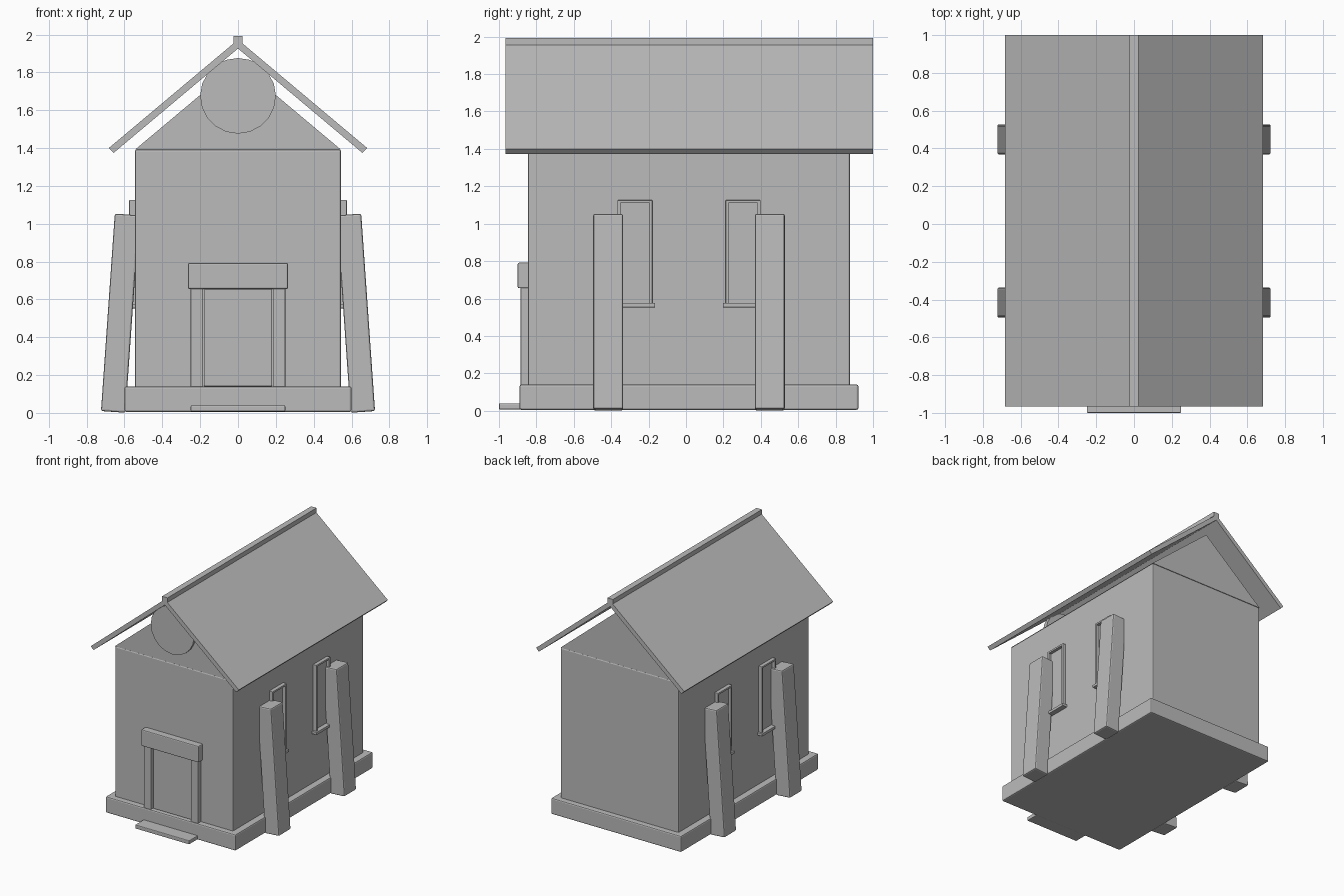
import bpy, bmesh, math
from mathutils import Matrix

if "Cube" in bpy.data.objects:
    bpy.data.objects.remove(bpy.data.objects["Cube"])

CY = 0.016                      # middle of the building along y
stone = bpy.data.materials.new("plain grey")
stone.diffuse_color = (0.5, 0.5, 0.5, 1)
stone.use_nodes = True
stone.node_tree.nodes["Principled BSDF"].inputs["Base Color"].default_value = stone.diffuse_color


def finish(name, bm, bevel):
    bmesh.ops.recalc_face_normals(bm, faces=bm.faces)
    me = bpy.data.meshes.new(name)
    bm.to_mesh(me)
    bm.free()
    me.materials.append(stone)
    ob = bpy.data.objects.new(name, me)
    bpy.context.collection.objects.link(ob)
    if bevel:
        m = ob.modifiers.new("soft edges", 'BEVEL')
        m.width, m.segments = bevel, 2
    return ob


def box(name, x, y, z, bevel=0.008):
    """Box from (min, max) ranges."""
    bm = bmesh.new()
    size = [b - a for a, b in (x, y, z)]
    mid = [(a + b) / 2 for a, b in (x, y, z)]
    bmesh.ops.create_cube(bm, size=1, matrix=Matrix.Translation(mid) @ Matrix.Diagonal((*size, 1)))
    return finish(name, bm, bevel)


def prism(name, profile, y0, y1):
    """Extrude an x-z profile along y."""
    bm = bmesh.new()
    f = bm.faces.new([bm.verts.new((x, y0, z)) for x, z in profile])
    ext = bmesh.ops.extrude_face_region(bm, geom=[f])
    for v in ext["geom"]:
        if isinstance(v, bmesh.types.BMVert):
            v.co.y = y1
    return finish(name, bm, 0)


def side_box(name, s, x, y, z, bevel=0.003):
    return box(name, tuple(sorted((s * x[0], s * x[1]))), y, z, bevel)


# Plinth, walls and gable
box("plinth", (-0.6, 0.6), (-0.89, 0.922), (0.005, 0.14), 0.01)
box("walls", (-0.545, 0.545), (-0.845, 0.877), (0.12, 1.392), 0.01)
prism("gable", [(-0.545, 1.391), (0.545, 1.391), (0, 1.848)], -0.845, 0.877)

# Roof slopes and ridge
for s, side in ((-1, "left"), (1, "right")):
    prism(side + "_roof", [(s * 0.683, 1.4), (s * 0.658, 1.374), (0, 1.926), (0, 1.973)],
          -0.965, 1.0)
box("ridge", (-0.025, 0.025), (-0.965, 1.0), (1.955, 1.992), 0)

# Round window in the front gable
bm = bmesh.new()
bmesh.ops.create_cone(bm, cap_ends=True, segments=20, radius1=0.2, radius2=0.2, depth=0.04,
                      matrix=Matrix.Translation((0, -0.845, 1.676)) @ Matrix.Rotation(math.pi / 2, 4, 'X'))
finish("round_window", bm, 0)

# Doorway and step
box("door", (-0.18, 0.18), (-0.86, -0.83), (0.14, 0.655), 0.005)
for s, side in ((-1, "left"), (1, "right")):
    side_box(side + "_door_post", s, (0.184, 0.25), (-0.885, -0.83), (0.135, 0.66), 0.006)
box("lintel", (-0.265, 0.265), (-0.9, -0.83), (0.655, 0.792), 0.008)
box("step", (-0.25, 0.25), (-1.0, -0.87), (0.007, 0.04), 0.006)

# Leaning buttresses and framed windows on both sides
for s, side in ((-1, "left"), (1, "right")):
    for d, end in ((-1, "front"), (1, "back")):
        tag = side + "_" + end
        b = box(tag + "_buttress", (-0.065, 0.065), (-0.08, 0.08), (-0.523, 0.523), 0.01)
        b.location = (s * 0.623, CY + d * 0.432, 0.527)
        b.rotation_euler.y = -s * math.radians(4)
        c = CY + d * 0.289
        x = (0.535, 0.575)
        for e, part in ((-1, "near"), (1, "far")):
            ys = tuple(sorted((c + e * 0.077, c + e * 0.093)))
            side_box(f"{tag}_window_{part}_jamb", s, x, ys, (0.57, 1.126))
        side_box(tag + "_window_head", s, x, (c - 0.093, c + 0.093), (1.11, 1.126))
        side_box(tag + "_window_pane", s, (0.54, 0.55), (c - 0.08, c + 0.08), (0.57, 1.115), 0)
        side_box(tag + "_window_sill", s, (0.535, 0.588), (c - 0.108, c + 0.108), (0.553, 0.576))
